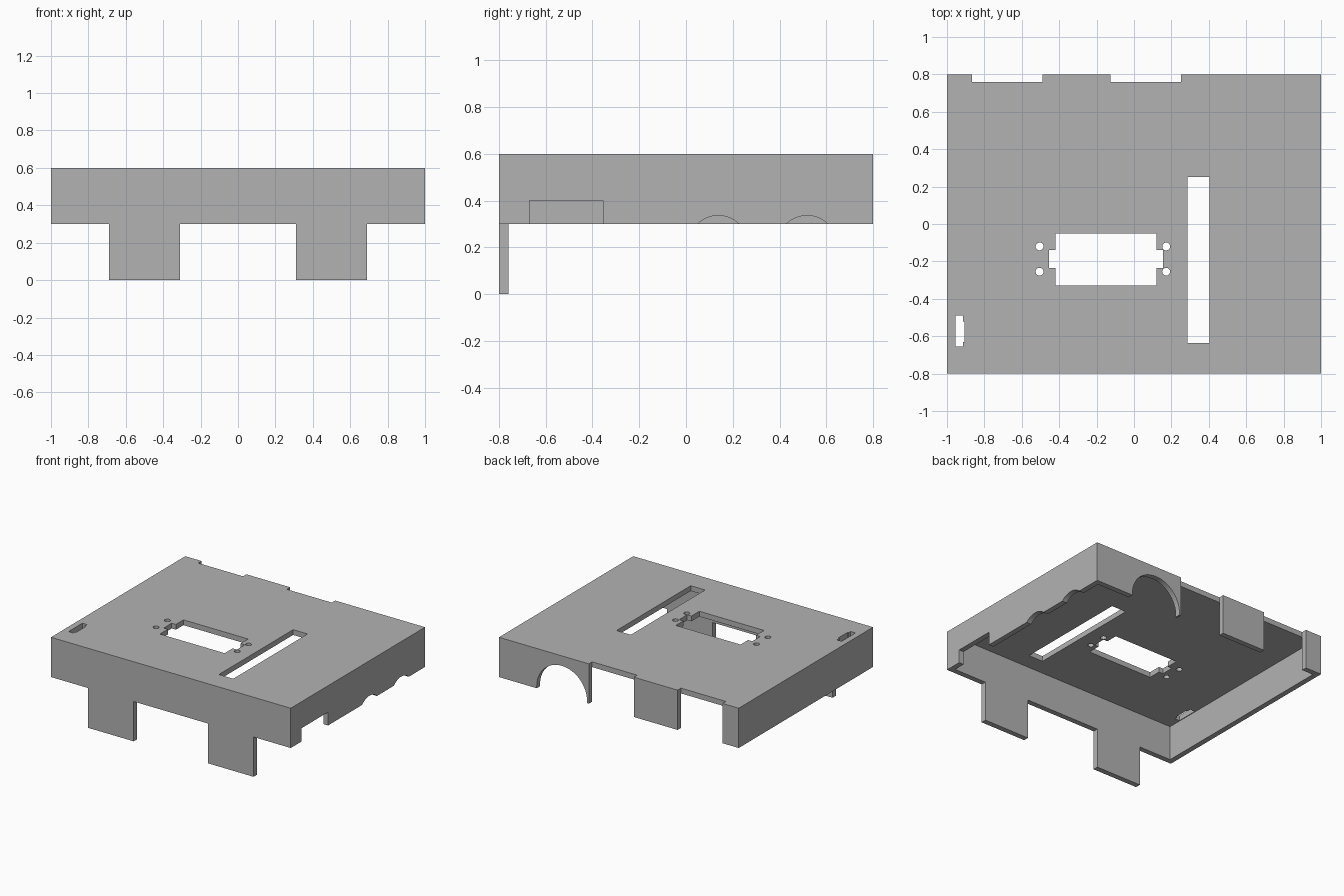
import bpy
import bmesh
from math import cos, sin, tau

cube = bpy.data.objects.get("Cube")
if cube:
    bpy.data.objects.remove(cube, do_unlink=True)

GREY = (0.45, 0.45, 0.45, 1)
mat = bpy.data.materials.new("plain grey")
mat.use_nodes = True
mat.diffuse_color = GREY
mat.node_tree.nodes["Principled BSDF"].inputs["Base Color"].default_value = GREY

AXES = {"x": lambda u, v, w: (w, u, v),
        "y": lambda u, v, w: (u, w, v),
        "z": lambda u, v, w: (u, v, w)}


def prism(name, outline, axis, low, high):
    """Extrude a flat outline along one axis."""
    place = AXES[axis]
    bm = bmesh.new()
    start, end = ([bm.verts.new(place(u, v, w)) for u, v in outline] for w in (low, high))
    bm.faces.new(start)
    bm.faces.new(end)
    n = len(outline)
    for i in range(n):
        j = (i + 1) % n
        bm.faces.new((start[i], start[j], end[j], end[i]))
    bmesh.ops.recalc_face_normals(bm, faces=bm.faces)
    mesh = bpy.data.meshes.new(name)
    bm.to_mesh(mesh)
    bm.free()
    mesh.materials.append(mat)
    obj = bpy.data.objects.new(name, mesh)
    bpy.context.collection.objects.link(obj)
    return obj


def rect(u0, u1, v0, v1):
    return [(u0, v0), (u1, v0), (u1, v1), (u0, v1)]


def circle(u, v, r, sides):
    return [(u + r * cos(tau * i / sides), v + r * sin(tau * i / sides)) for i in range(sides)]


WALL = 0.04
HALF_X, HALF_Y, RIM, TOP = 1.0, 0.8, 0.3, 0.6

# Cover body, extruded from its front profile with two legs
half = [(0.31, RIM), (0.31, 0), (0.69, 0), (0.69, RIM), (HALF_X, RIM), (HALF_X, TOP)]
profile = half + [(-x, z) for x, z in reversed(half)]
body = prism("cover_shell", profile, "y", -HALF_Y, HALF_Y)

# Hollow inside; the rear cut keeps the legs as thick as the front wall
inner_x, inner_y = HALF_X - WALL, HALF_Y - WALL
cutters = [
    prism("cavity", rect(-inner_x, inner_x, -inner_y, inner_y), "z", -0.1, TOP - WALL),
    prism("leg_trim", rect(-0.9, 0.9, -0.1, RIM), "y", -inner_y, 1),
]


def cut_top(name, outline):
    cutters.append(prism(name, outline, "z", 0.5, 0.7))


# Openings in the top: stepped window, long slot, small port, screw holes
cut_top("window", [(-0.42, -0.33), (0.12, -0.33), (0.12, -0.235), (0.155, -0.235),
                   (0.155, -0.14), (0.12, -0.14), (0.12, -0.05), (-0.42, -0.05),
                   (-0.42, -0.14), (-0.455, -0.14), (-0.455, -0.235), (-0.42, -0.235)])
cut_top("long_slot", rect(0.285, 0.405, -0.635, 0.25))
cut_top("small_port", [(-0.955, -0.655), (-0.915, -0.655), (-0.915, -0.63), (-0.905, -0.63),
                       (-0.905, -0.52), (-0.915, -0.52), (-0.915, -0.49), (-0.955, -0.49)])
for x in (-0.505, 0.172):
    for y in (-0.255, -0.12):
        cut_top("screw_hole", circle(x, y, 0.021, 24))

# Back wall: two full-height gaps and an arch
for x0, x1 in ((-0.865, -0.49), (-0.125, 0.25)):
    cutters.append(prism("back_gap", rect(x0, x1, 0.1, 0.7), "y", inner_y, 1))
arch = [(0.475 + x, 0.315 + z) for x, z in circle(0, 0, 0.21, 64) if z > -0.001]
arch += [(0.265, 0.1), (0.685, 0.1)]
cutters.append(prism("arch", arch, "y", 0.7, 1))

# Left wall: rectangular notch and two shallow arcs along the rim
cutters.append(prism("side_notch", rect(-0.67, -0.355, 0.1, 0.4), "x", 0.9, 1.1))
for y in (0.138, 0.518):
    cutters.append(prism("side_arc", circle(y, 0.208, 0.128, 64), "x", 0.9, 1.1))

# Apply every cut, then drop the cutters
bpy.context.view_layer.objects.active = body
for cutter in cutters:
    mod = body.modifiers.new(cutter.name, "BOOLEAN")
    mod.operation = "DIFFERENCE"
    mod.solver = "EXACT"
    mod.object = cutter
    bpy.ops.object.modifier_apply(modifier=mod.name)
    bpy.data.objects.remove(cutter, do_unlink=True)
